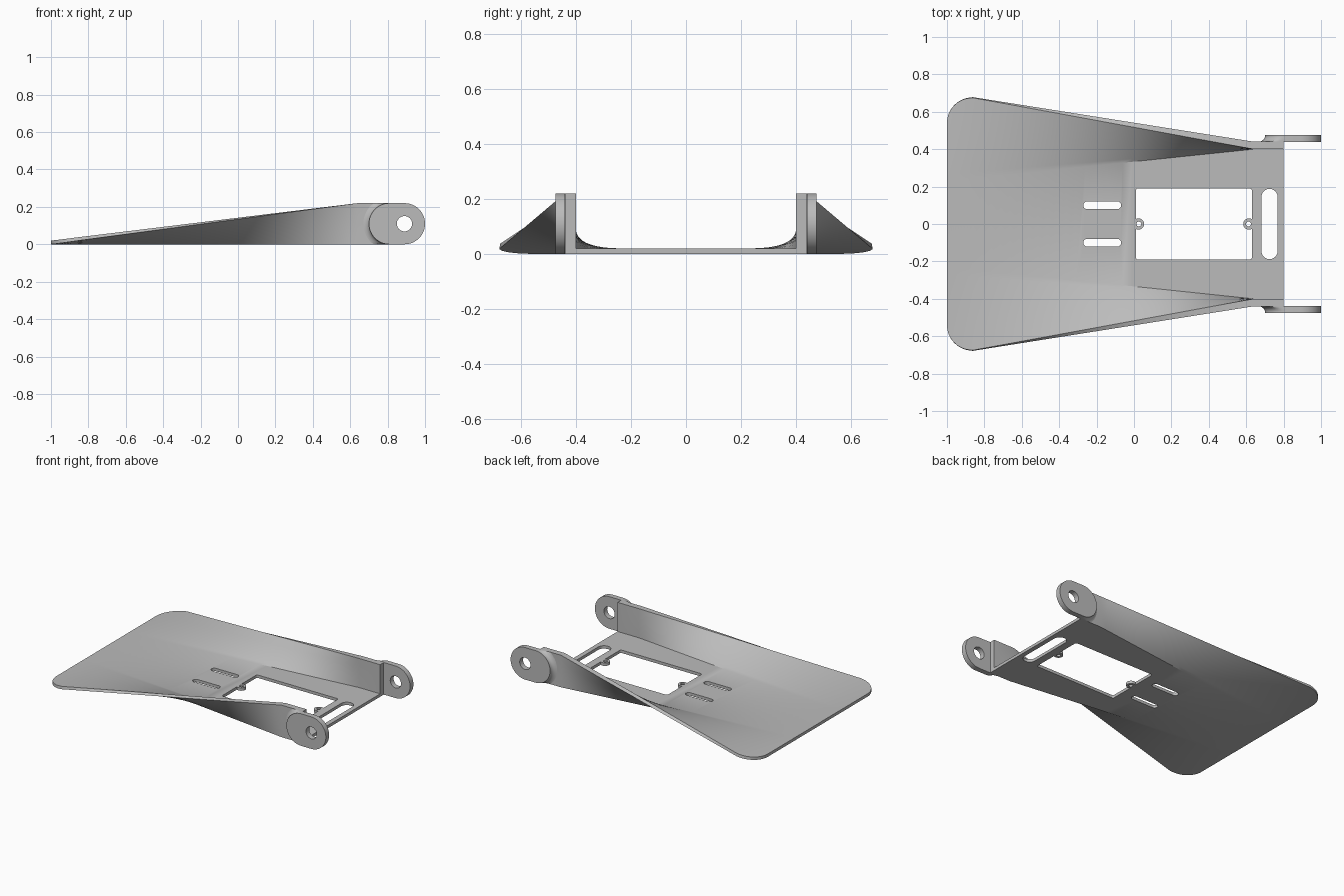
import bpy, bmesh, math
from mathutils import Vector

cube = bpy.data.objects.get("Cube")
if cube:
    bpy.data.objects.remove(cube, do_unlink=True)

GREY = bpy.data.materials.new("plain grey")
GREY.use_nodes = True
GREY.diffuse_color = (0.5, 0.5, 0.5, 1)
GREY.node_tree.nodes["Principled BSDF"].inputs["Base Color"].default_value = (0.5, 0.5, 0.5, 1)

FLOOR, HEIGHT = 0.02, 0.22
X0, X1, X2 = -1.0, 0.64, 0.8      # wide end, end of the twist, narrow end
CORNER = 0.137


def finish(bm, name):
    bmesh.ops.recalc_face_normals(bm, faces=bm.faces)
    mesh = bpy.data.meshes.new(name)
    bm.to_mesh(mesh)
    bm.free()
    mesh.materials.append(GREY)
    obj = bpy.data.objects.new(name, mesh)
    bpy.context.collection.objects.link(obj)
    return obj


def stadium(ax, ay, bx, by, r, n=16):
    """Outline of a rounded slot between two centres."""
    base = math.atan2(by - ay, bx - ax)
    pts = []
    for cx, cy, start in ((bx, by, base - math.pi / 2), (ax, ay, base + math.pi / 2)):
        for i in range(n + 1):
            a = start + math.pi * i / n
            pts.append((cx + r * math.cos(a), cy + r * math.sin(a)))
    return pts


def circle(cx, cy, r, n=32):
    return [(cx + r * math.cos(math.tau * i / n), cy + r * math.sin(math.tau * i / n))
            for i in range(n)]


def rounded_box(x0, x1, half, r, n=5):
    pts = []
    for k, (cx, cy) in enumerate(((x1 - r, half - r), (x0 + r, half - r),
                                  (x0 + r, r - half), (x1 - r, r - half))):
        for i in range(n + 1):
            a = math.pi / 2 * (k + i / n)
            pts.append((cx + r * math.cos(a), cy + r * math.sin(a)))
    return pts


def prism(name, outline, lo, hi, upright=False):
    """Extrude an outline along z, or along y when upright."""
    bm = bmesh.new()
    def place(p, d):
        return (p[0], d, p[1]) if upright else (p[0], p[1], d)
    a = [bm.verts.new(place(p, lo)) for p in outline]
    b = [bm.verts.new(place(p, hi)) for p in outline]
    bm.faces.new(a)
    bm.faces.new(b)
    for i in range(len(a)):
        j = (i + 1) % len(a)
        bm.faces.new((a[i], a[j], b[j], b[i]))
    return finish(bm, name)


def cut(obj, cutter):
    cutter.hide_render = True
    mod = obj.modifiers.new("cut", "BOOLEAN")
    mod.operation, mod.solver, mod.object = "DIFFERENCE", "EXACT", cutter
    bpy.context.view_layer.objects.active = obj
    bpy.ops.object.modifier_apply(modifier=mod.name)
    bpy.data.objects.remove(cutter, do_unlink=True)


def smooth(obj):
    bpy.ops.object.select_all(action="DESELECT")
    obj.select_set(True)
    bpy.context.view_layer.objects.active = obj
    bpy.ops.object.shade_smooth_by_angle(angle=math.radians(30))


# Tray: flat floor whose sides twist from level at the wide end to upright walls
def section(x, steps=12):
    u = min((x - X0) / (X1 - X0), 1)
    mix = lambda a, b: a + (b - a) * u
    foot_in, top_in = mix(0.23, 0.40), mix(0.70, 0.40)
    foot_out, top_out = mix(0.23, 0.44), mix(0.70, 0.44)
    limit = 1
    if x < X0 + CORNER:
        dx = X0 + CORNER - x
        y = 0.54 + math.sqrt(max(CORNER ** 2 - dx ** 2, 0))
        limit = min((y - foot_out) / (top_out - foot_out), 1)
    upper, lower = [], []
    for i in range(steps + 1):
        t = limit * i / steps
        upper.append((foot_in + (top_in - foot_in) * t, FLOOR + (HEIGHT - FLOOR) * t * u))
        lower.append((foot_out + (top_out - foot_out) * t, HEIGHT * t * u))
    mirror = lambda row: [(-y, z) for y, z in reversed(row)] + row
    return mirror(upper), mirror(lower)


stations = [X0 + CORNER * (1 - math.cos(math.pi / 2 * i / 12)) for i in range(12)]
stations += [X0 + CORNER + (X1 - X0 - CORNER) * i / 30 for i in range(31)] + [X2]
bm = bmesh.new()
tops, bottoms = [], []
for x in stations:
    up, low = section(x)
    tops.append([bm.verts.new((x, y, z)) for y, z in up])
    bottoms.append([bm.verts.new((x, y, z)) for y, z in low])
width = len(tops[0])
for s in range(len(stations) - 1):
    for rows in (tops, bottoms):
        for i in range(width - 1):
            bm.faces.new((rows[s][i], rows[s][i + 1], rows[s + 1][i + 1], rows[s + 1][i]))
    for i in (0, width - 1):
        bm.faces.new((tops[s][i], tops[s + 1][i], bottoms[s + 1][i], bottoms[s][i]))
for s in (0, -1):
    for i in range(width - 1):
        bm.faces.new((tops[s][i], tops[s][i + 1], bottoms[s][i + 1], bottoms[s][i]))
tray = finish(bm, "tray")

# Large window with two screw lugs left standing, then the slots and lug holes
window = prism("window_cutter", rounded_box(0.01, 0.63, 0.19, 0.012), -0.1, 0.1)
for x in (0.024, 0.614):
    cut(window, prism("lug_shape", circle(x, 0, 0.03), -0.2, 0.2))
cut(tray, window)
for x in (0.026, 0.612):
    cut(tray, prism("lug_hole", circle(x, 0, 0.013, 20), -0.1, 0.1))
for y in (-0.1, 0.1):
    cut(tray, prism("short_slot", stadium(-0.25, y, -0.09, y, 0.021), -0.1, 0.1))
cut(tray, prism("long_slot", stadium(0.725, -0.145, 0.725, 0.145, 0.043), -0.1, 0.1))
smooth(tray)

# Hinge ears with a pin hole, and a flared fillet joining each to its wall
R = HEIGHT / 2
for side, label in ((1, "left"), (-1, "right")):
    ear = prism(label + "_hinge_ear", stadium(0.81, R, 1 - R, R, R, 24),
                side * 0.439, side * 0.475, True)
    cut(ear, prism("pin_hole", circle(1 - R, R, 0.041), -1, 1, True))
    smooth(ear)

    bm = bmesh.new()
    rings = []
    for k in range(7):
        a = math.pi / 2 * k / 6
        r = R + 0.045 * (1 - math.sin(a))
        y = side * (0.438 + 0.03 * (1 - math.cos(a)))
        ring = []
        for i in range(25):
            b = math.pi / 2 + math.pi * i / 24
            z = min(max(R + r * math.sin(b), 0), HEIGHT)
            ring.append(bm.verts.new(Vector((0.81 + r * math.cos(b), y, z))))
        rings.append(ring)
    for p, q in zip(rings, rings[1:]):
        for i in range(24):
            bm.faces.new((p[i], p[i + 1], q[i + 1], q[i]))
        bm.faces.new((p[0], q[0], q[-1], p[-1]))
    bm.faces.new(rings[0])
    bm.faces.new(rings[-1])
    smooth(finish(bm, label + "_ear_fillet"))
